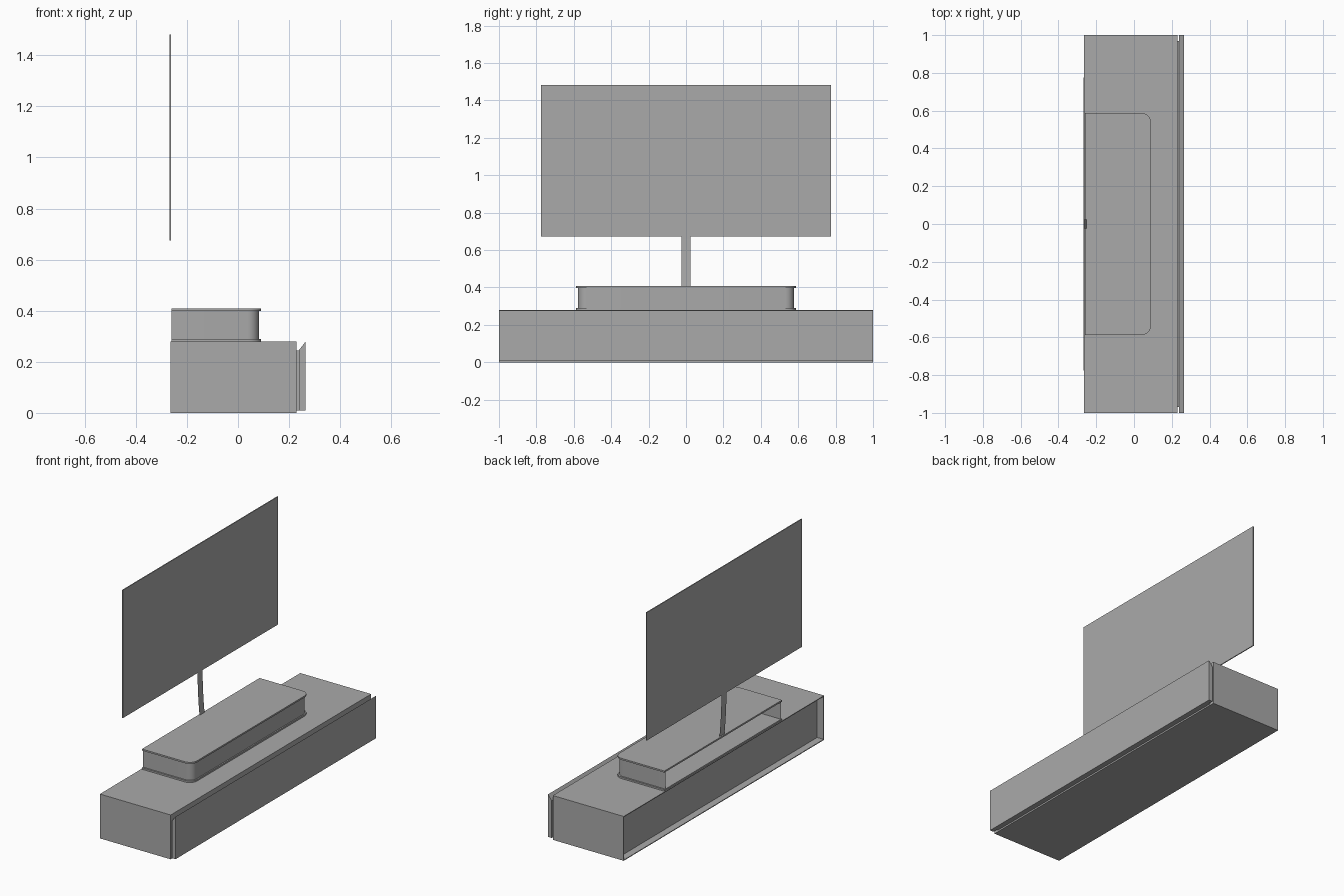
import bpy, bmesh, math

if "Cube" in bpy.data.objects:
    bpy.data.objects.remove(bpy.data.objects["Cube"], do_unlink=True)

GREY = (0.4, 0.4, 0.4, 1)
mat = bpy.data.materials.new("mid grey")
mat.use_nodes = True
mat.diffuse_color = GREY
mat.node_tree.nodes["Principled BSDF"].inputs["Base Color"].default_value = GREY


def finish(name, bm):
    mesh = bpy.data.meshes.new(name)
    bm.to_mesh(mesh)
    bm.free()
    mesh.materials.append(mat)
    obj = bpy.data.objects.new(name, mesh)
    bpy.context.collection.objects.link(obj)
    return obj


def box(name, xs, ys, zs):
    bm = bmesh.new()
    bmesh.ops.create_cube(bm, size=1)
    for v in bm.verts:
        for i, (lo, hi) in enumerate((xs, ys, zs)):
            v.co[i] = lo if v.co[i] < 0 else hi
    return finish(name, bm)


def prism(name, points, offset):
    """Extrude a flat outline into a solid."""
    bm = bmesh.new()
    face = bm.faces.new([bm.verts.new(p) for p in points])
    new = bmesh.ops.extrude_face_region(bm, geom=[face])["geom"]
    bmesh.ops.translate(bm, vec=offset, verts=[g for g in new if isinstance(g, bmesh.types.BMVert)])
    bmesh.ops.recalc_face_normals(bm, faces=bm.faces)
    return finish(name, bm)


def rounded_outline(front, half, radius, z):
    """U-shaped outline, square at the back and rounded at the front."""
    pts = [(BACK + 0.005, -half, z)]
    for side in (-1, 1):
        for i in range(9):
            a = math.radians(90 * i / 8)
            if side > 0:
                a = math.pi / 2 - a
            pts.append((front - radius + radius * math.sin(a),
                        side * (half - radius + radius * math.cos(a)), z))
    return pts + [(BACK + 0.005, half, z)]


BACK, FRONT, TOP, T = -0.265, 0.23, 0.28, 0.005

# Cabinet: thin carcass with a recessed back panel
box("cabinet_floor", (BACK, FRONT), (-1, 1), (0, T))
box("cabinet_top", (BACK, FRONT), (-1, 1), (TOP - T, TOP))
for label, s in (("left", 1), ("right", -1)):
    ys = sorted((s, s * (1 - T)))
    box("cabinet_end_" + label, (BACK, FRONT), ys, (T, TOP - T))
box("cabinet_back_panel", (-0.22, -0.215), (-1 + T, 1 - T), (T, TOP - T))
box("cabinet_face", (FRONT - T, FRONT), (-1 + T, 1 - T), (T, TOP - T))

# Drawer front with a chamfered finger grip along its top
box("drawer_spacer", (FRONT, 0.238), (-0.97, 0.97), (0.01, 0.245))
prism("drawer_front", [(0.238, -1, 0.01), (0.264, -1, 0.01),
                       (0.264, -1, 0.278), (0.238, -1, 0.245)], (0, 2, 0))

# Raised shelf: two rounded slabs joined by a wall open at the back
prism("shelf_base", rounded_outline(0.09, 0.587, 0.05, TOP), (0, 0, 0.01))
prism("shelf_top", rounded_outline(0.09, 0.587, 0.05, 0.398), (0, 0, 0.01))
outline = rounded_outline(0.082, 0.577, 0.045, 0.29)
bm = bmesh.new()
low = [bm.verts.new(p) for p in outline]
high = [bm.verts.new((x, y, 0.398)) for x, y, z in outline]
for i in range(len(low) - 1):
    bm.faces.new((low[i], low[i + 1], high[i + 1], high[i]))
shelf_wall = finish("shelf_wall", bm)

# Screen on a gently curved strip
box("screen", (-0.268, -0.262), (-0.775, 0.775), (0.674, 1.482))
bm = bmesh.new()
rows = []
for i in range(9):
    t = i / 8
    x = -0.265 + 0.014 * (1 - t) ** 2
    rows.append([bm.verts.new((x, y, 0.405 + 0.275 * t)) for y in (-0.025, 0.025)])
for a, b in zip(rows, rows[1:]):
    bm.faces.new((a[0], a[1], b[1], b[0]))
stand = finish("screen_stand", bm)

# Smooth the curved surfaces, keeping edges sharp
bpy.ops.object.select_all(action="DESELECT")
for obj in (shelf_wall, stand, bpy.data.objects["shelf_base"], bpy.data.objects["shelf_top"]):
    obj.select_set(True)
    bpy.context.view_layer.objects.active = obj
bpy.ops.object.shade_smooth_by_angle(angle=math.radians(30))
